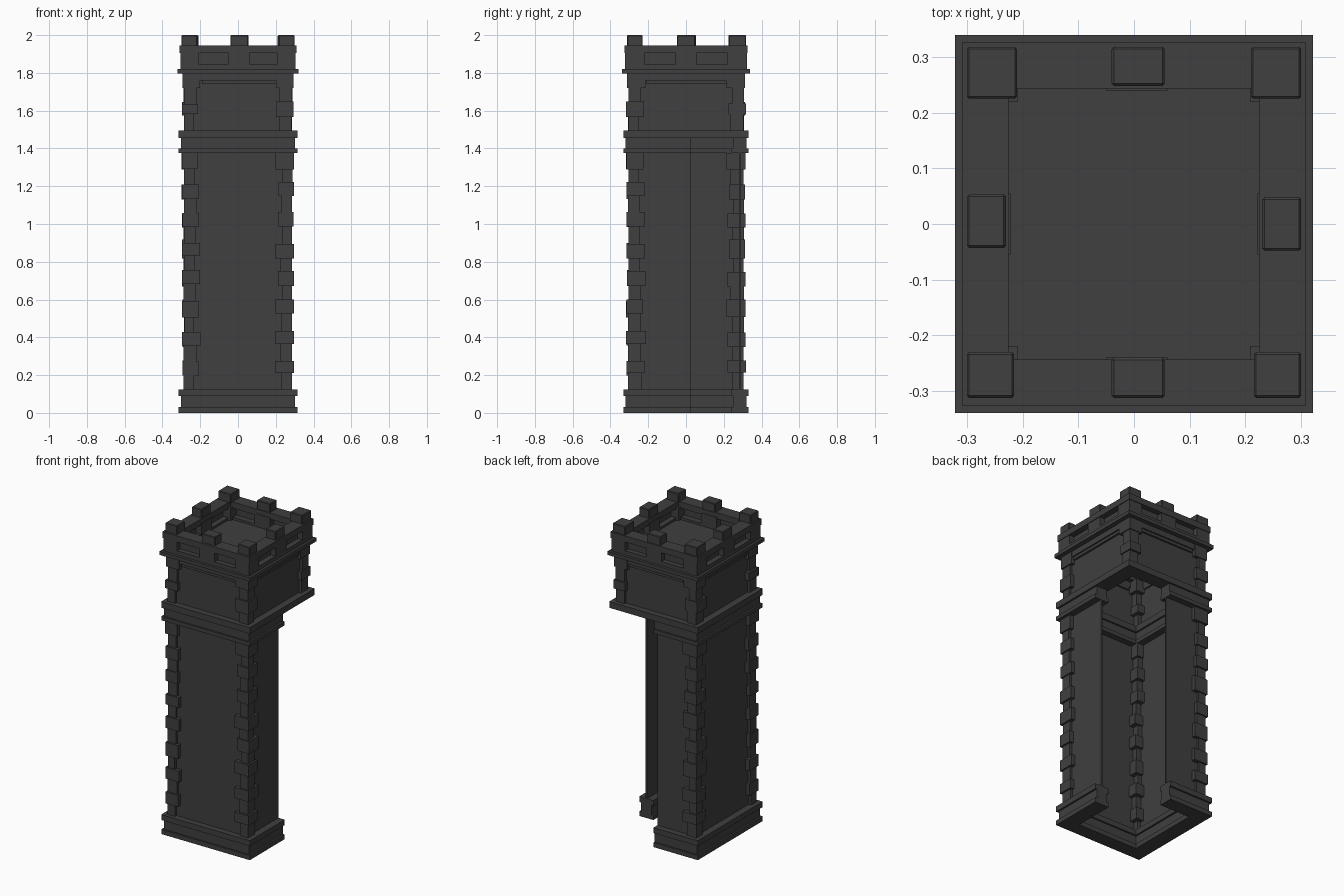
import bpy, bmesh, random

if "Cube" in bpy.data.objects:
    bpy.data.objects.remove(bpy.data.objects["Cube"])

random.seed(4)
WX, WY = 0.27, 0.29          # wall half sizes
CUT_X, CUT_Y = 0.0, 0.025    # where the open back-right corner starts

stone = bpy.data.materials.new("dark_stone")
stone.diffuse_color = (0.05, 0.05, 0.05, 1)
stone.use_nodes = True
stone.node_tree.nodes["Principled BSDF"].inputs["Base Color"].default_value = stone.diffuse_color


def finish(name, bm):
    bmesh.ops.recalc_face_normals(bm, faces=bm.faces)
    me = bpy.data.meshes.new(name)
    bm.to_mesh(me)
    bm.free()
    me.materials.append(stone)
    ob = bpy.data.objects.new(name, me)
    bpy.context.collection.objects.link(ob)
    return ob


def add_box(bm, x0, x1, y0, y1, z0, z1):
    vs = bmesh.ops.create_cube(bm, size=1)["verts"]
    for v in vs:
        v.co = ((x0 + x1) / 2 + v.co.x * (x1 - x0),
                (y0 + y1) / 2 + v.co.y * (y1 - y0),
                (z0 + z1) / 2 + v.co.z * (z1 - z0))


def ring(name, z0, z1, a, b, ia, ib, is_open=False):
    """Rectangular frame; optionally left open at the back-right corner."""
    out = [(a, -b), (-a, -b), (-a, b)]
    inn = [(ia, -ib), (-ia, -ib), (-ia, ib)]
    if is_open:
        out = [(a, CUT_Y)] + out + [(CUT_X, b)]
        inn = [(ia, CUT_Y)] + inn + [(CUT_X, ib)]
    else:
        out.append((a, b))
        inn.append((ia, ib))
    bm = bmesh.new()
    st = [[bm.verts.new((*p, z)) for p, z in
           ((o, z0), (o, z1), (i, z1), (i, z0))] for o, i in zip(out, inn)]
    n = len(st)
    for k in range(n - 1 if is_open else n):
        s, t = st[k], st[(k + 1) % n]
        for j in range(4):
            m = (j + 1) % 4
            bm.faces.new((s[j], s[m], t[m], t[j]))
    if is_open:
        bm.faces.new(st[0])
        bm.faces.new(st[-1])
    return finish(name, bm)


def moulding(name, bands, is_open):
    # each band sticks out equally on both faces of the wall
    for k, (z0, z1, p) in enumerate(bands):
        ring(f"{name}_{k}", z0, z1, WX - .005 + p, WY - .005 + p * .9,
             WX - .005 - p, WY - .005 - p * .9, is_open)


def quoins(name, sx, sy, z0, z1, count):
    """Column of uneven corner stones."""
    bm = bmesh.new()
    zs = [z0 + (z1 - z0) * k / count for k in range(count + 1)]
    for k in range(1, count):
        zs[k] += random.uniform(-.012, .012)
    for k in range(count):
        big = k % 2
        ox = (.296 if big else .286) + random.uniform(-.002, .002)
        oy = (.315 if big else .305) + random.uniform(-.002, .002)
        ix = (.205 if big else .228) + random.uniform(-.01, .01)
        iy = (.22 if big else .243) + random.uniform(-.01, .01)
        add_box(bm, *sorted((sx * ix, sx * ox)), *sorted((sy * iy, sy * oy)),
                zs[k], zs[k + 1])
    finish(name, bm)


# Thin walls: open shaft below, closed chamber above
ring("shaft_wall", .02, 1.46, WX, WY, WX - .01, WY - .01, True)
ring("chamber_wall", 1.46, 1.93, WX, WY, WX - .01, WY - .01)

# Base and middle mouldings
moulding("base_moulding",
         [(0, .03, .05), (.03, .09, .038), (.09, .125, .05)], True)
moulding("middle_moulding", [(1.375, 1.40, .05), (1.40, 1.455, .038)], True)
moulding("middle_ledge", [(1.455, 1.495, .05)], False)

# Corner stones
for sx in (-1, 1):
    for sy in (-1, 1):
        if (sx, sy) != (1, 1):
            quoins("shaft_quoins", sx, sy, .125, 1.375, 16)
        quoins("chamber_quoins", sx, sy, 1.495, 1.72, 3)
        bm = bmesh.new()
        add_box(bm, *sorted((sx * .20, sx * .293)),
                *sorted((sy * .215, sy * .312)), 1.72, 1.80)
        add_box(bm, *sorted((sx * .208, sx * .305)),
                *sorted((sy * .22, sy * .322)), 1.82, 1.915)
        finish("corner_block", bm)

# Lintels above the chamber panels
ring("lintel_band", 1.76, 1.80, .291, .31, .25, .27)
bm = bmesh.new()
for s in (-1, 1):
    add_box(bm, -.19, .21, *sorted((s * .27, s * .302)), 1.742, 1.76)
    add_box(bm, *sorted((s * .25, s * .283)), -.21, .23, 1.742, 1.76)
finish("lintel_bars", bm)

# Parapet: lip, low course, middle piers, coping
ring("parapet_lip", 1.797, 1.82, .321, .339, .225, .243)
ring("parapet_course", 1.82, 1.847, .305, .322, .225, .243)
bm = bmesh.new()
for s in (-1, 1):
    add_box(bm, -.05, .06, *sorted((s * .24, s * .322)), 1.84, 1.915)
    add_box(bm, *sorted((s * .222, s * .305)), -.055, .055, 1.84, 1.915)
finish("parapet_piers", bm)
ring("parapet_coping", 1.905, 1.945, .309, .326, .225, .243)

# Roof floor
bm = bmesh.new()
add_box(bm, -.262, .262, -.282, .282, 1.82, 1.832)
finish("roof_floor", bm)

# Merlons
bm = bmesh.new()
for x0, x1, y0, y1 in (
        (-.30, -.21, .225, .318), (.21, .30, .225, .318),
        (-.30, -.215, -.312, -.23), (.215, .30, -.312, -.23),
        (-.04, .055, .248, .318), (-.04, .055, -.312, -.24),
        (-.30, -.23, -.043, .053), (.23, .30, -.048, .048)):
    add_box(bm, x0, x1, y0, y1, 1.94, 2.0)
merlons = finish("merlons", bm)
bev = merlons.modifiers.new("edge", "BEVEL")
bev.width = .004
bev.segments = 1
